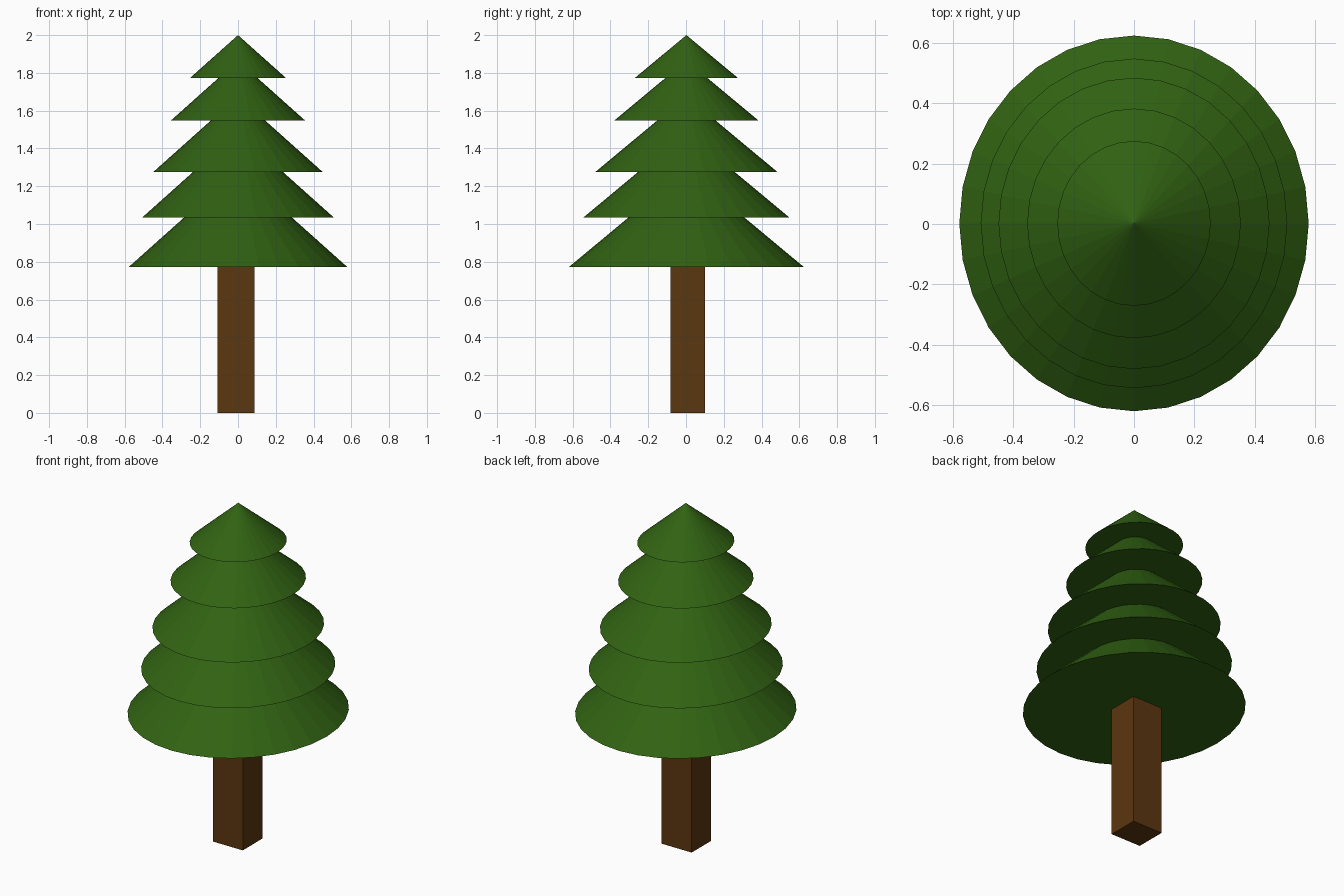
import bpy

cube = bpy.data.objects.get("Cube")
if cube:
    bpy.data.objects.remove(cube, do_unlink=True)


def make_material(name, color):
    mat = bpy.data.materials.new(name)
    mat.use_nodes = True
    mat.diffuse_color = color
    mat.node_tree.nodes["Principled BSDF"].inputs["Base Color"].default_value = color
    return mat


green = make_material("needle green", (0.030, 0.122, 0.006, 1))
brown = make_material("bark brown", (0.105, 0.038, 0.005, 1))

# Foliage: stacked closed cones, slightly wider in depth, all of one slope
SLOPE = 0.894
DEPTH = 1.075
tiers = [(0.772, 0.579), (1.034, 0.508), (1.275, 0.449), (1.549, 0.354), (1.773, 0.254)]
for i, (base, radius) in enumerate(tiers, 1):
    height = radius * SLOPE
    bpy.ops.mesh.primitive_cone_add(vertices=32, radius1=radius, radius2=0, depth=height,
                                    location=(0, 0.002, base + height / 2))
    tier = bpy.context.object
    tier.name = f"foliage_tier_{i}"
    tier.scale.y = DEPTH
    tier.data.materials.append(green)

# Trunk: square post set a little off centre, reaching into the lowest tier
TOP = 0.85
bpy.ops.mesh.primitive_cube_add(size=1, location=(-0.01, 0.01, TOP / 2))
trunk = bpy.context.object
trunk.name = "trunk"
trunk.scale = (0.196, 0.182, TOP)
trunk.data.materials.append(brown)
